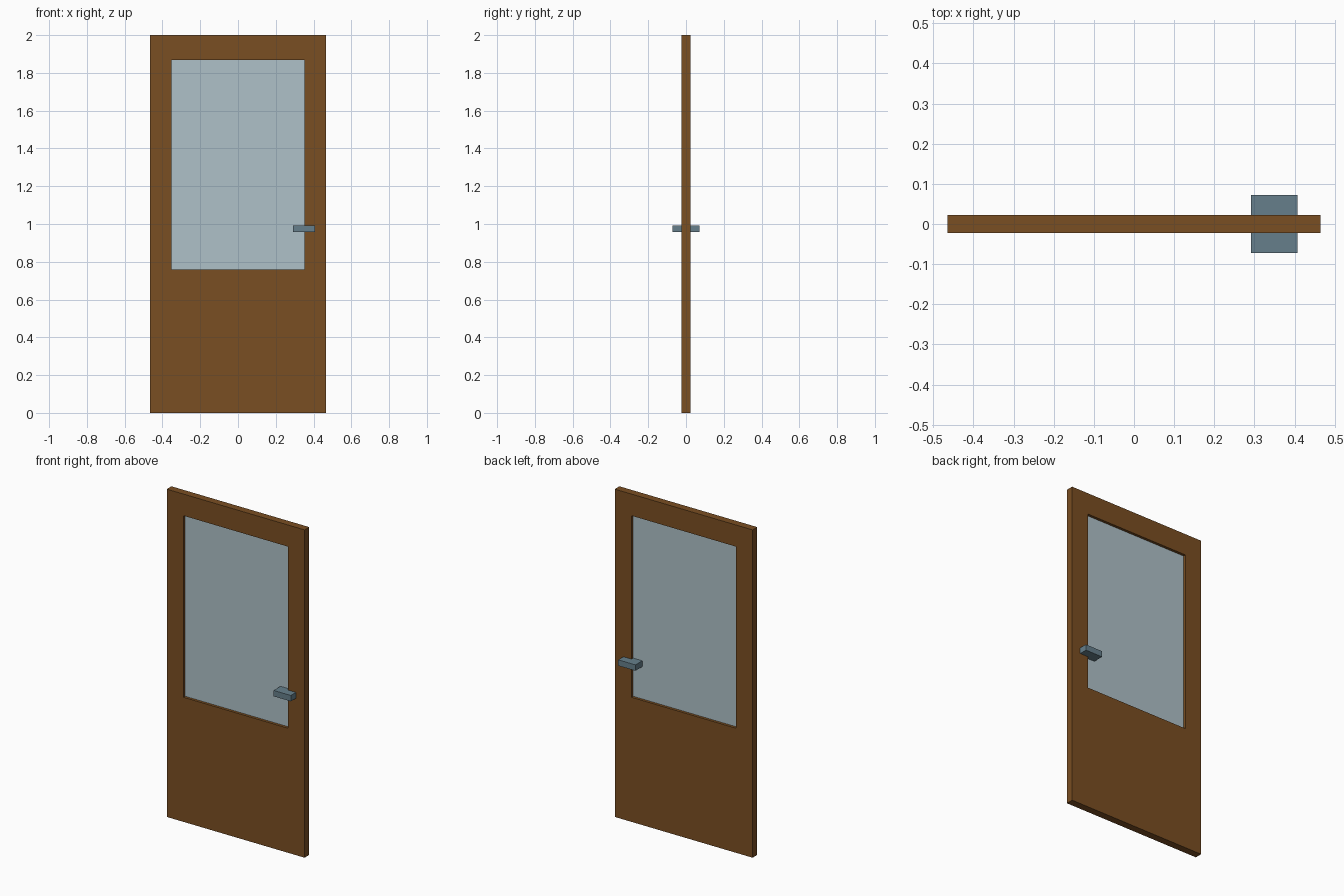
import bpy, bmesh

if "Cube" in bpy.data.objects:
    bpy.data.objects.remove(bpy.data.objects["Cube"])


def material(name, rgb):
    m = bpy.data.materials.new(name)
    m.diffuse_color = (*rgb, 1)
    m.use_nodes = True
    m.node_tree.nodes["Principled BSDF"].inputs["Base Color"].default_value = m.diffuse_color
    return m


wood = material("brown wood", (0.195, 0.077, 0.016))
glass = material("pale glass", (0.43, 0.535, 0.58))
metal = material("blue grey metal", (0.133, 0.212, 0.258))


def finish(name, bm, mat):
    bmesh.ops.recalc_face_normals(bm, faces=bm.faces)
    mesh = bpy.data.meshes.new(name)
    bm.to_mesh(mesh)
    bm.free()
    mesh.materials.append(mat)
    obj = bpy.data.objects.new(name, mesh)
    bpy.context.collection.objects.link(obj)


def box(name, x, y, z, mat):
    bm = bmesh.new()
    bmesh.ops.create_cube(bm, size=1)
    for v in bm.verts:
        v.co = [r[0] if c < 0 else r[1] for c, r in zip(v.co, (x, y, z))]
    finish(name, bm, mat)


# Door leaf: a rectangular ring around the window opening, extruded in y
T = 0.0225
W = 0.352
Z0, Z1 = 0.76, 1.868
bm = bmesh.new()
outer = [(-0.465, 0), (0.465, 0), (0.465, 2), (-0.465, 2)]
inner = [(-W, Z0), (W, Z0), (W, Z1), (-W, Z1)]
o, i = [[bm.verts.new((x, -T, z)) for x, z in loop] for loop in (outer, inner)]
for k in range(4):
    n = (k + 1) % 4
    bm.faces.new((o[k], o[n], i[n], i[k]))
ring = bmesh.ops.extrude_face_region(bm, geom=bm.faces[:], use_keep_orig=True)
for e in ring["geom"]:
    if isinstance(e, bmesh.types.BMVert):
        e.co.y = T
finish("door_leaf", bm, wood)

# Thin glass pane in the middle of the opening
box("window_pane", (-W, W), (-0.006, 0.006), (Z0, Z1), glass)

# Handle block passing through to both sides
box("handle", (0.291, 0.407), (-0.072, 0.072), (0.957, 0.993), metal)
